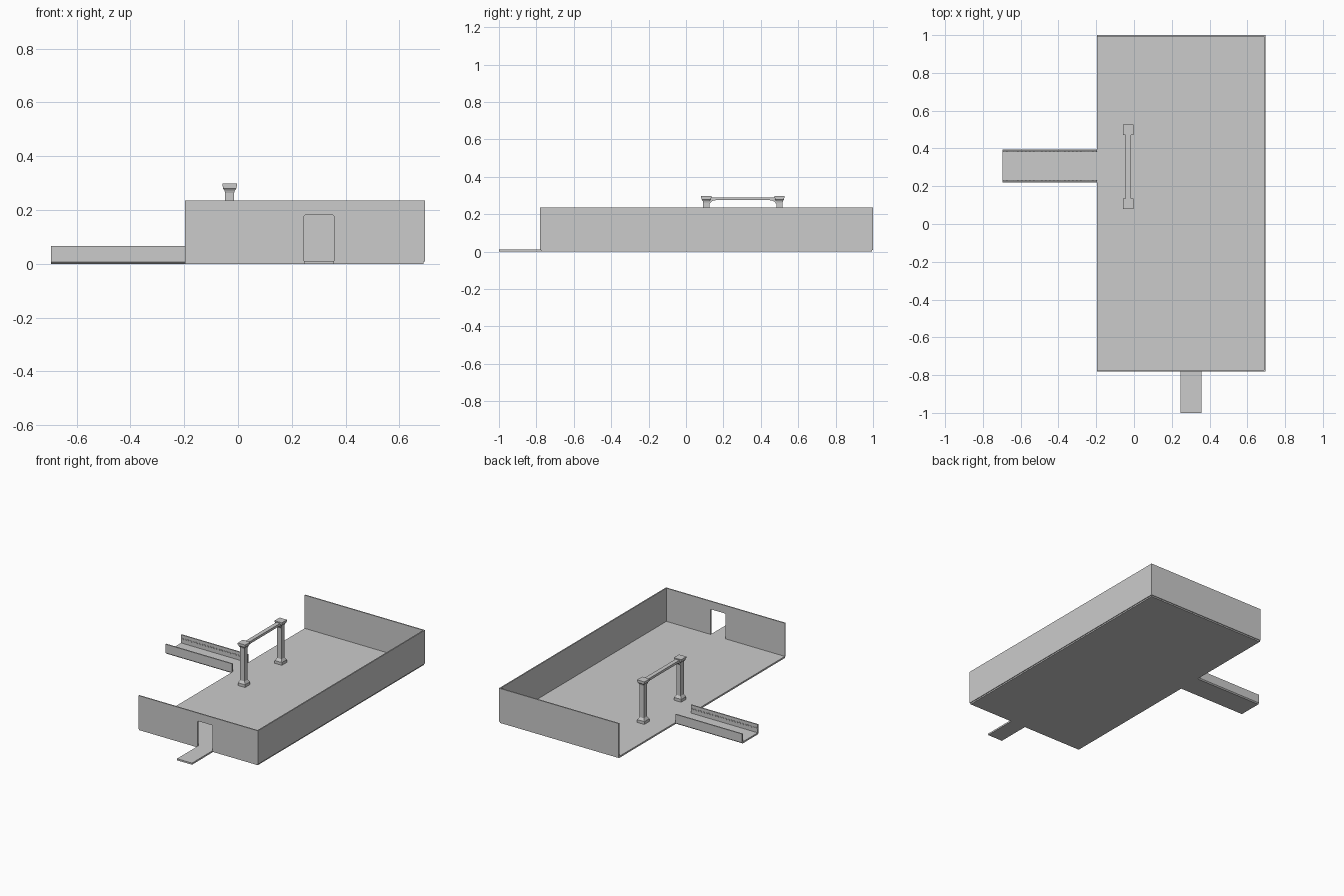
import bpy, bmesh, math
from mathutils import Vector

cube = bpy.data.objects.get("Cube")
if cube:
    bpy.data.objects.remove(cube)

GREY = (0.6, 0.6, 0.6, 1)
mat = bpy.data.materials.new("plain grey")
mat.use_nodes = True
mat.diffuse_color = GREY
mat.node_tree.nodes["Principled BSDF"].inputs["Base Color"].default_value = GREY


def finish(name, bm):
    bmesh.ops.recalc_face_normals(bm, faces=bm.faces)
    mesh = bpy.data.meshes.new(name)
    bm.to_mesh(mesh)
    bm.free()
    mesh.materials.append(mat)
    ob = bpy.data.objects.new(name, mesh)
    bpy.context.collection.objects.link(ob)
    return ob


def prism(name, profile, axis, start, end):
    """Extrude a closed outline along the x, y or z axis."""
    i = "xyz".index(axis)
    bm = bmesh.new()
    verts = []
    for point in profile:
        co = list(point)
        co.insert(i, start)
        verts.append(bm.verts.new(co))
    face = bm.faces.new(verts)
    new = bmesh.ops.extrude_face_region(bm, geom=[face])["geom"]
    shift = Vector((0, 0, 0))
    shift[i] = end - start
    bmesh.ops.translate(bm, vec=shift, verts=[v for v in new if isinstance(v, bmesh.types.BMVert)])
    return finish(name, bm)


def rect(a0, a1, b0, b1):
    return [(a0, b0), (a1, b0), (a1, b1), (a0, b1)]


def arc(cx, cy, r, a0, a1, steps=6):
    angles = [math.radians(a0 + (a1 - a0) * k / steps) for k in range(steps + 1)]
    return [(cx + r * math.cos(a), cy + r * math.sin(a)) for a in angles]


def square_post(name, x, y, rings):
    """Stack square rings of (half width, height) into a solid."""
    bm = bmesh.new()
    loops = [[bm.verts.new((x + sx * w, y + sy * w, z))
              for sx, sy in ((-1, -1), (1, -1), (1, 1), (-1, 1))] for w, z in rings]
    for low, high in zip(loops, loops[1:]):
        for k in range(4):
            n = (k + 1) % 4
            bm.faces.new((low[k], low[n], high[n], high[k]))
    bm.faces.new(loops[0])
    bm.faces.new(loops[-1])
    return finish(name, bm)


# Court floor and its three walls
X0, X1, Y0, Y1 = -0.197, 0.695, -0.78, 1.0
FLOOR, TOP, T = 0.011, 0.235, 0.008
prism("court_floor", rect(X0, X1 - 0.005, Y0 + 0.005, Y1 - 0.005), "z", 0, FLOOR)
prism("left_wall", rect(Y0, Y1, 0.009, TOP), "x", X1 - T, X1)
prism("back_wall", rect(X0, X1 - T, 0.009, TOP), "y", Y1 - T, Y1)

# Front wall with a doorway whose top corners are slightly rounded
D0, D1, DTOP, R = 0.245, 0.357, 0.181, 0.006
door = ([(D0, 0.009)] + arc(D0 + R, DTOP - R, R, 180, 90, 3)
        + arc(D1 - R, DTOP - R, R, 90, 0, 3) + [(D1, 0.009)])
prism("front_wall", [(X0, 0.009)] + door + [(X1 - T, 0.009), (X1 - T, TOP), (X0, TOP)],
      "y", Y0, Y0 + T)
prism("front_path", rect(D0, D1, -1.0, Y0 + 0.006), "z", 0, FLOOR)

# Side walkway: a channel with chamfered lower edges and upright sides
W0, W1, RAIL, C = 0.22, 0.394, 0.066, 0.007
prism("side_walkway", [(W0 + C, 0), (W1 - C, 0), (W1, C), (W1, RAIL), (W1 - T, RAIL),
                       (W1 - T, FLOOR), (W0 + T, FLOOR), (W0 + T, RAIL), (W0, RAIL), (W0, C)],
      "x", -0.695, X0)

# Rows of small raised arches on the inner walkway sides
COUNT = 24
step = (X0 + 0.695) / COUNT
for name, y, out in (("right_trim", W0 + T, 0.003), ("left_trim", W1 - T, -0.003)):
    outline = [(-0.695, 0.03)]
    for k in range(COUNT):
        outline += arc(-0.695 + (k + 0.5) * step, 0.038, step * 0.42, 180, 0, 4)
    outline.append((X0, 0.03))
    prism(name, outline, "y", y, y + out)

# Gate posts with stepped base and flared capital
GX, GATE_Y = -0.031, (0.108, 0.5)
rings = [(0.027, FLOOR - 0.002), (0.027, 0.03), (0.024, 0.034), (0.0165, 0.046),
         (0.0165, 0.264), (0.019, 0.272), (0.025, 0.28), (0.025, 0.287),
         (0.0275, 0.288), (0.0275, 0.298)]
for name, y in zip(("front_gate_post", "back_gate_post"), GATE_Y):
    square_post(name, GX, y, rings)

# Gate beam with rounded brackets below
B0, B1, BR = GATE_Y[0] + 0.014, GATE_Y[1] - 0.014, 0.036
under = arc(B0 + BR, 0.275 - BR, BR, 180, 90) + arc(B1 - BR, 0.275 - BR, BR, 90, 0)
prism("gate_beam", [(B0 - 0.01, 0.291), (B0 - 0.01, 0.23), (B0, 0.23)] + under
      + [(B1, 0.23), (B1 + 0.01, 0.23), (B1 + 0.01, 0.291)], "x", GX - 0.014, GX + 0.014)
